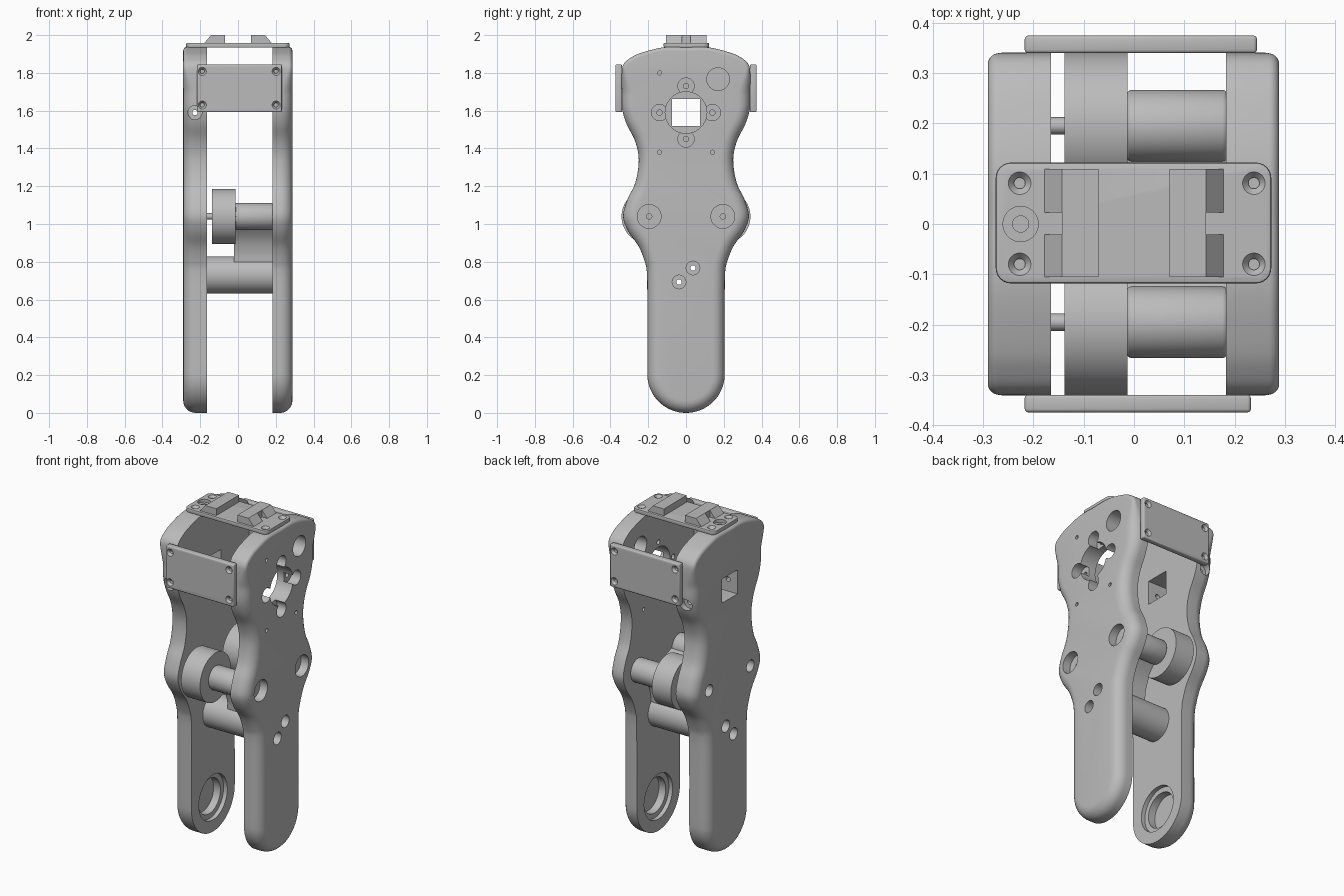
import bpy, bmesh
from math import pi, sin, cos, radians
from mathutils import Matrix, Vector

old = bpy.data.objects.get("Cube")
if old:
    bpy.data.objects.remove(old, do_unlink=True)

grey = bpy.data.materials.new("plain grey")
grey.use_nodes = True
grey.diffuse_color = (0.5, 0.5, 0.5, 1)
grey.node_tree.nodes["Principled BSDF"].inputs["Base Color"].default_value = (0.5, 0.5, 0.5, 1)

parts = []
TURN = {"X": Matrix.Rotation(pi / 2, 4, "Y"), "Y": Matrix.Rotation(-pi / 2, 4, "X"), "Z": Matrix()}
UNIT = {"X": Vector((1, 0, 0)), "Y": Vector((0, 1, 0)), "Z": Vector((0, 0, 1))}


def finish(name, bm, part=True):
    bmesh.ops.recalc_face_normals(bm, faces=bm.faces)
    mesh = bpy.data.meshes.new(name)
    bm.to_mesh(mesh)
    bm.free()
    ob = bpy.data.objects.new(name, mesh)
    bpy.context.scene.collection.objects.link(ob)
    mesh.materials.append(grey)
    if part:
        parts.append(ob)
    return ob


def apply(ob, mod):
    bpy.context.view_layer.objects.active = ob
    bpy.ops.object.modifier_apply(modifier=mod.name)


def cylinder(name, axis, start, end, r1, r2=None, part=True, sides=48):
    start, end = Vector(start), Vector(end)
    bm = bmesh.new()
    bmesh.ops.create_cone(bm, cap_ends=True, segments=sides, radius1=r1,
                          radius2=r1 if r2 is None else r2, depth=(end - start).dot(UNIT[axis]),
                          matrix=Matrix.Translation((start + end) / 2) @ TURN[axis])
    return finish(name, bm, part)


def box(name, low, high, part=True):
    low, high = Vector(low), Vector(high)
    bm = bmesh.new()
    bmesh.ops.create_cube(bm, size=1, matrix=Matrix.Translation((low + high) / 2)
                          @ Matrix.Diagonal((*(high - low), 1)))
    return finish(name, bm, part)


def bevel(ob, width, segments=3):
    mod = ob.modifiers.new("rounding", "BEVEL")
    mod.width, mod.segments = width, segments
    mod.limit_method = "ANGLE"
    apply(ob, mod)


def cut(ob, tool):
    tool.hide_render = True
    mod = ob.modifiers.new("cut", "BOOLEAN")
    mod.operation, mod.solver, mod.object = "DIFFERENCE", "EXACT", tool
    apply(ob, mod)
    bpy.data.objects.remove(tool, do_unlink=True)


def bore(ob, axis, at, side, r, depth, r_floor=None):
    """Drill from a surface point; side is the outward direction along the axis."""
    outer = Vector(at) + UNIT[axis] * side * 0.002
    inner = Vector(at) - UNIT[axis] * side * depth
    ends = [(inner, r if r_floor is None else r_floor), (outer, r)]
    if side < 0:
        ends.reverse()
    cut(ob, cylinder("cutter", axis, ends[0][0], ends[1][0], ends[0][1], ends[1][1], False, 40))


def spline(points, steps=5):
    pts = [Vector(p) for p in points]
    pts = [pts[0]] + pts + [pts[-1]]
    out = []
    for a, b, c, d in zip(pts, pts[1:], pts[2:], pts[3:]):
        for i in range(steps):
            t = i / steps
            out.append(0.5 * (2 * b + (c - a) * t + (2 * a - 5 * b + 4 * c - d) * t * t
                              + (3 * b - a - 3 * c + d) * t ** 3))
    return out + [pts[-1]]


def mirrored(half):
    return half + [Vector((-p.x, p.y)) for p in reversed(half[1:-1])]


def prism(name, outline, inner, outer, radius=None):
    """Extrude a (y, z) outline along x, optionally rounding the outer rim."""
    count = len(outline)
    rings = [[(inner, p.x, p.y) for p in outline]]
    side = 1 if outer > inner else -1
    for k in range(8 if radius else 1):
        a = k / 7 * pi / 2
        ring = []
        for i, p in enumerate(outline):
            t = (outline[(i + 1) % count] - outline[i - 1]).normalized()
            r = radius(p.y) if radius else 0
            q = p - Vector((t.y, -t.x)) * r * (1 - cos(a))
            ring.append((outer - side * r * (1 - sin(a)), q.x, q.y))
        rings.append(ring)
    bm = bmesh.new()
    loops = [[bm.verts.new(v) for v in ring] for ring in rings]
    for lo, hi in zip(loops, loops[1:]):
        for i in range(count):
            j = (i + 1) % count
            bm.faces.new((lo[i], lo[j], hi[j], hi[i]))
    bm.faces.new(loops[0])
    bm.faces.new(loops[-1])
    return finish(name, bm)


# Side plates: waisted outline with a rounded foot and softened outer rim
foot = [Vector((0.205 * sin(a), 0.205 - 0.205 * cos(a))) for a in [i * pi / 32 for i in range(16)]]
flank = spline([(.205, .205), (.205, .6), (.207, .74), (.218, .8), (.25, .88), (.305, .96),
                (.333, 1.04), (.31, 1.13), (.268, 1.22), (.25, 1.34), (.27, 1.44), (.315, 1.53),
                (.338, 1.61), (.34, 1.7), (.34, 1.8), (.33, 1.847), (.296, 1.878), (.24, 1.905),
                (.12, 1.935), (0, 1.935)])
outline = mirrored(foot + flank)


def rim(z):
    return 0.065 - 0.045 * min(1, max(0, (z - 1.7) / 0.12))


right_plate = prism("right_side_plate", outline, -0.165, -0.29, rim)
left_plate = prism("left_side_plate", outline, 0.183, 0.288, rim)
SPACER_BOLTS = [(0.037, 0.767), (-0.037, 0.693)]

for plate, inner, outer, side, shaft_r in ((right_plate, -0.165, -0.29, -1, 0.035),
                                           (left_plate, 0.183, 0.288, 1, 0.063)):
    # Stepped bearing seat inside the foot
    bore(plate, "X", (inner, 0, 0.205), -side, 0.135, 0.025)
    bore(plate, "X", (inner, 0, 0.205), -side, 0.105, 0.07)
    # Bolt holes for the gearboxes and the spacer
    for y, z, r in [(s * 0.195, 1.04, shaft_r) for s in (-1, 1)] + [(*b, 0.036) for b in SPACER_BOLTS]:
        bore(plate, "X", (outer, y, z), side, r, 0.05)
        bore(plate, "X", (outer, y, z), side, 0.014, 0.2)

# Motor opening, bolt ring and cable hole in the left plate
bore(left_plate, "X", (0.288, 0, 1.59), 1, 0.11, 0.2)
for dy, dz in ((0, 1), (0, -1), (1, 0), (-1, 0)):
    spot = (0.288, dy * 0.14, 1.59 + dz * 0.14)
    bore(left_plate, "X", spot, 1, 0.043, 0.06)
    bore(left_plate, "X", spot, 1, 0.014, 0.2)
for y, z, r in ((-0.14, 1.8, 0.011), (-0.14, 1.38, 0.011), (0.14, 1.38, 0.011), (0.17, 1.767, 0.06)):
    bore(left_plate, "X", (0.288, y, z), 1, r, 0.2)

# Square window and cross bolts in the right plate
cut(right_plate, box("cutter", (-0.4, -0.073, 1.518), (-0.1, 0.073, 1.662), False))
for side in (-1, 1):
    bore(right_plate, "Y", (-0.228, side * 0.36, 1.59), side, 0.037, 0.07)
bore(right_plate, "Y", (-0.228, 0.4, 1.59), 1, 0.014, 0.8)
bore(right_plate, "Z", (-0.225, 0, 1.94), 1, 0.016, 0.2)

# Front and back covers with countersunk screws
for name, side, x0, x1 in (("front_cover", -1, -0.217, 0.232), ("back_cover", 1, -0.217, 0.244)):
    y0, y1 = sorted((side * 0.339, side * 0.374))
    cover = box(name, (x0, y0, 1.592), (x1, y1, 1.845))
    bevel(cover, 0.007)
    for x in (x0 + 0.028, x1 - 0.03):
        for z in (1.63, 1.808):
            bore(cover, "Y", (x, side * 0.374, z), side, 0.023, 0.014, 0.011)
            bore(cover, "Y", (x, side * 0.374, z), side, 0.011, 0.03)

# Top plate
bm = bmesh.new()
bmesh.ops.create_cube(bm, size=1, matrix=Matrix.Translation((-0.001, 0.002, 1.9465))
                      @ Matrix.Diagonal((0.547, 0.24, 0.025, 1)))
upright = [e for e in bm.edges if abs(e.verts[0].co.z - e.verts[1].co.z) > 0.01]
bmesh.ops.bevel(bm, geom=upright, offset=0.03, segments=6, profile=0.5, affect="EDGES")
top_plate = finish("top_plate", bm)
bevel(top_plate, 0.005, 2)
for x in (-0.227, 0.238):
    for y in (-0.08, 0.081):
        bore(top_plate, "Z", (x, y, 1.959), 1, 0.024, 0.014, 0.011)
        bore(top_plate, "Z", (x, y, 1.959), 1, 0.011, 0.022)
bore(top_plate, "Z", (-0.225, 0, 1.959), 1, 0.035, 0.018)
bore(top_plate, "Z", (-0.225, 0, 1.959), 1, 0.016, 0.05)

# Wedge clips on the top plate, sloped and notched on their outer side
for name, side in (("right_clip", -1), ("left_clip", 1)):
    x0, x1 = sorted((side * 0.07, side * 0.181))
    clip = box(name, (x0, -0.105, 1.955), (x1, 0.109, 2.0))
    for v in clip.data.vertices:
        if abs(v.co.x) > 0.1 and v.co.z > 1.98:
            v.co.x = side * 0.143
    x0, x1 = sorted((side * 0.143, side * 0.2))
    cut(clip, box("cutter", (x0, -0.021, 1.95), (x1, 0.023, 2.1), False))

# Geared motors, front and back
for word, y in (("front", -0.195), ("back", 0.195)):
    cylinder(word + "_gearbox", "X", (-0.138, y, 1.04), (-0.013, y, 1.04), 0.146, sides=64)
    motor = cylinder(word + "_motor", "X", (-0.015, y, 1.04), (0.186, y, 1.04), 0.071)
    bevel(motor, 0.01)
    cylinder(word + "_shaft", "X", (-0.18, y, 1.04), (-0.13, y, 1.04), 0.017, sides=24)

# Spacer tube with a flared web up to the motors
spacer = cylinder("spacer", "X", (-0.166, 0, 0.73), (0.184, 0, 0.73), 0.098, sides=64)
web = prism("motor_web", mirrored(spline([(0, .73), (.06, .76), (.075, .85), (.1, .92),
                                          (.15, .985), (.2, 1.03), (.14, 1.05), (0, 1.0)])),
            -0.02, 0.184)
for y, z in SPACER_BOLTS:
    for ob in (spacer, web):
        bore(ob, "X", (0.25, y, z), 1, 0.014, 0.5)

# Smooth curved faces, keep hard edges
bpy.ops.object.select_all(action="DESELECT")
for ob in parts:
    ob.select_set(True)
    bpy.context.view_layer.objects.active = ob
bpy.ops.object.shade_smooth_by_angle(angle=radians(30))
